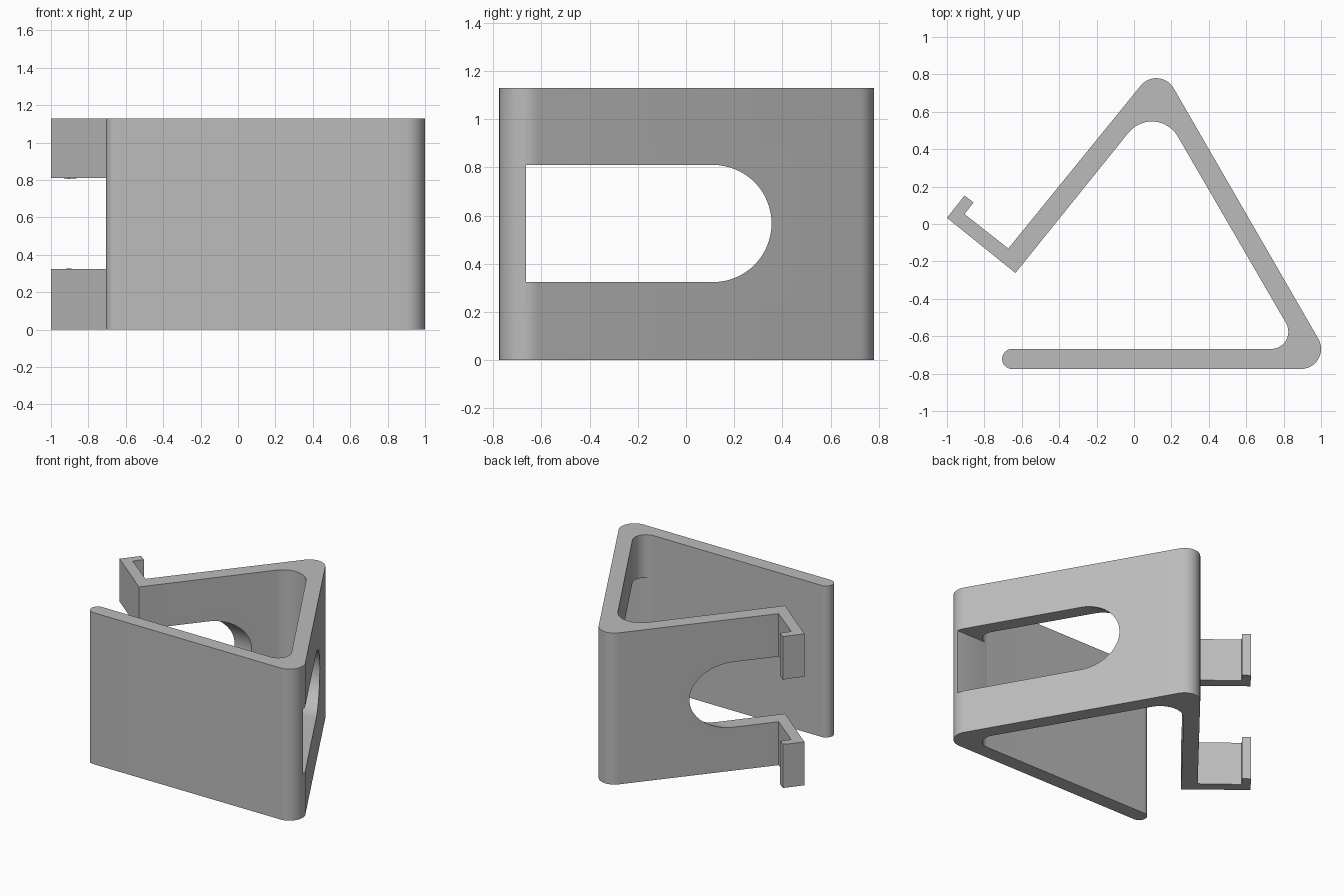
import bpy, bmesh, math
from mathutils import Vector

if "Cube" in bpy.data.objects:
    bpy.data.objects.remove(bpy.data.objects["Cube"])

HEIGHT = 1.13
SLOT_Z, SLOT_R = 0.567, 0.243


def rounded(points, segments=12):
    """Outline from (x, y, corner radius) entries."""
    out = []
    for i, (x, y, r) in enumerate(points):
        p = Vector((x, y))
        if r == 0:
            out.append(p)
            continue
        a = (Vector(points[i - 1][:2]) - p).normalized()
        b = (Vector(points[(i + 1) % len(points)][:2]) - p).normalized()
        half = a.angle(b) / 2
        centre = p + (a + b).normalized() * (r / math.sin(half))
        start = p + a * (r / math.tan(half)) - centre
        end = p + b * (r / math.tan(half)) - centre
        sweep = start.angle_signed(end)  # clockwise positive
        for k in range(segments + 1):
            t = -sweep * k / segments
            c, s = math.cos(t), math.sin(t)
            out.append(centre + Vector((c * start.x - s * start.y,
                                        s * start.x + c * start.y)))
    return out


def prism(name, outline, offset):
    """Extrude a closed 3D outline along offset."""
    bm = bmesh.new()
    face = bm.faces.new([bm.verts.new(p) for p in outline])
    ext = bmesh.ops.extrude_face_region(bm, geom=[face])
    bmesh.ops.translate(bm, vec=offset,
                        verts=[v for v in ext["geom"] if isinstance(v, bmesh.types.BMVert)])
    bmesh.ops.recalc_face_normals(bm, faces=bm.faces)
    mesh = bpy.data.meshes.new(name)
    bm.to_mesh(mesh)
    bm.free()
    obj = bpy.data.objects.new(name, mesh)
    bpy.context.collection.objects.link(obj)
    return obj


# Directions of the two sloping walls, and where their outer faces meet
right_dir = Vector((-0.5, 0.866))
left_dir = Vector((-0.629, -0.777))
thick = 0.107


def corner(p, d, q, e):
    """Intersection of two lines given by point and direction."""
    t = (q - p).cross(e) / d.cross(e)
    return p + d * t


right_pt = Vector((0.986, -0.6145))
left_pt = Vector((0.034, 0.737))
base_corner = corner(Vector((0, -0.775)), Vector((1, 0)), right_pt, right_dir)
apex = corner(right_pt, right_dir, left_pt, left_dir)

# Bent strip: base plate, sloping back, front rest and hooked lip
profile = rounded([
    (-0.705, -0.775, thick * 0.499),
    (*base_corner, thick),
    (*apex, thick),
    (-0.672, -0.131, 0),
    (-0.906, 0.053, 0),
    (-0.858, 0.115, 0),
    (-0.906, 0.152, 0),
    (-1.0, 0.033, 0),
    (-0.634, -0.262, 0),
    (0.117, 0.67, 0.16),
    (0.893, -0.668, 0.092),
    (-0.705, -0.668, thick * 0.499),
])
stand = prism("stand", [(p.x, p.y, 0) for p in profile], (0, 0, HEIGHT))

# Round-ended slot through both sloping walls and the lip
slot = [(-0.664, SLOT_Z - SLOT_R)]
for k in range(33):
    a = -math.pi / 2 + math.pi * k / 32
    slot.append((0.112 + SLOT_R * math.cos(a), SLOT_Z + SLOT_R * math.sin(a)))
slot.append((-0.664, SLOT_Z + SLOT_R))
cutter = prism("slot_cutter", [(-1.3, y, z) for y, z in slot], (2.6, 0, 0))
cutter.hide_render = True

grey = bpy.data.materials.new("mid grey")
grey.diffuse_color = (0.5, 0.5, 0.5, 1)
grey.use_nodes = True
grey.node_tree.nodes["Principled BSDF"].inputs["Base Color"].default_value = grey.diffuse_color
for obj in (stand, cutter):
    obj.data.materials.append(grey)

cut = stand.modifiers.new("slot", "BOOLEAN")
cut.operation = "DIFFERENCE"
cut.solver = "EXACT"
cut.object = cutter
bpy.context.view_layer.objects.active = stand
stand.select_set(True)
cutter.select_set(False)
bpy.ops.object.modifier_apply(modifier=cut.name)
bpy.data.objects.remove(cutter)
bpy.ops.object.shade_smooth_by_angle(angle=math.radians(30))
